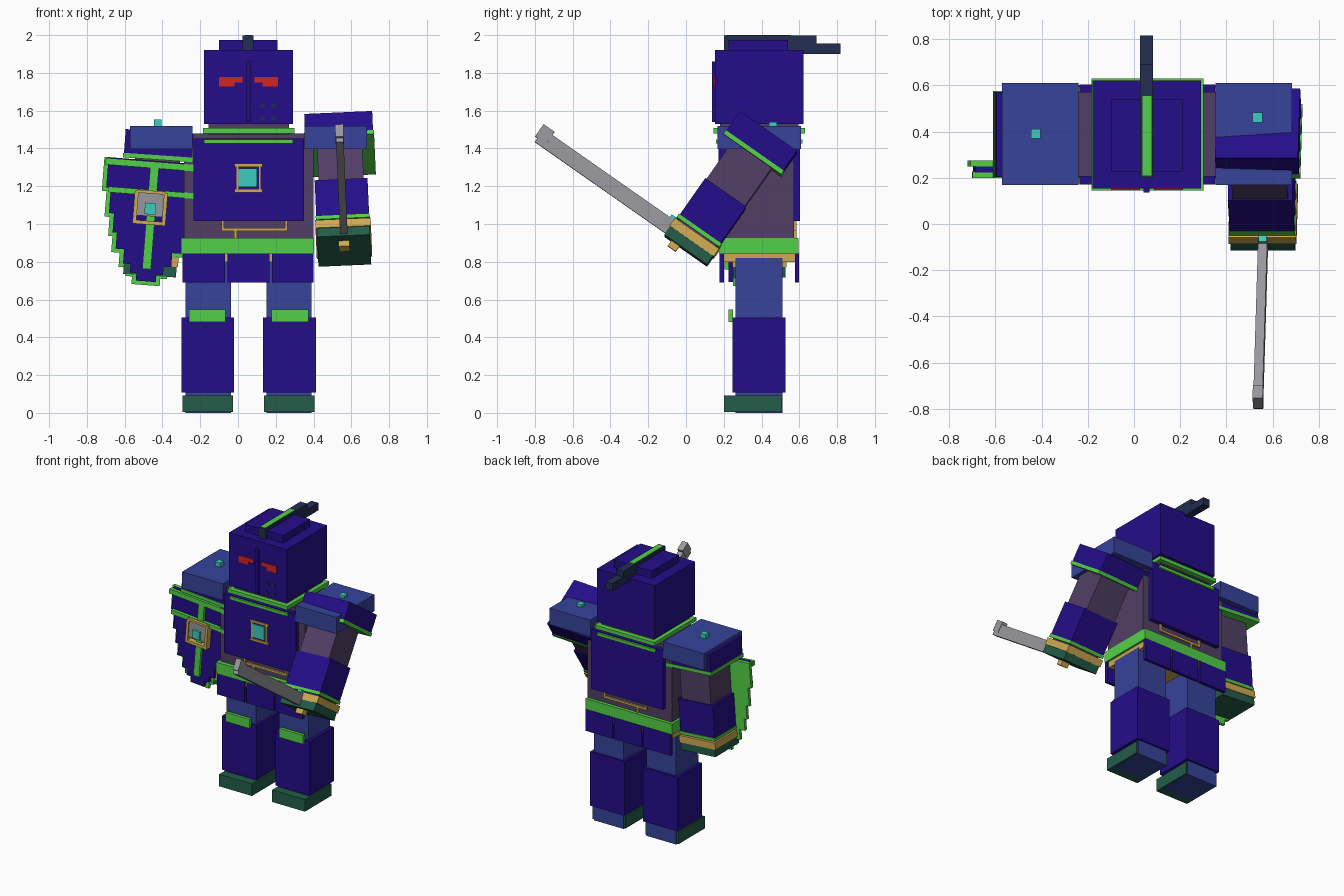
import bpy, bmesh, math
from mathutils import Matrix, Vector

if "Cube" in bpy.data.objects:
    bpy.data.objects.remove(bpy.data.objects["Cube"], do_unlink=True)


def make_material(name, rgb):
    lin = [(c / 255 / 12.92) if c / 255 <= 0.04045 else ((c / 255 + 0.055) / 1.055) ** 2.4 for c in rgb]
    m = bpy.data.materials.new(name)
    m.use_nodes = True
    m.diffuse_color = (*lin, 1)
    m.node_tree.nodes["Principled BSDF"].inputs["Base Color"].default_value = (*lin, 1)
    return m


NAVY = make_material("indigo_armour", (36, 13, 138))
BLUE = make_material("blue_cloth", (54, 67, 155))
GREEN = make_material("bright_green", (84, 208, 72))
DARK = make_material("dark_green", (35, 92, 74))
PURPLE = make_material("dusky_purple", (82, 63, 102))
GOLD = make_material("gold", (208, 170, 82))
GREY = make_material("steel_grey", (152, 152, 158))
CYAN = make_material("cyan_gem", (60, 205, 192))
RED = make_material("red_eyes", (212, 36, 36))
SLATE = make_material("slate_navy", (34, 46, 82))


def boxes(name, mat, bounds, matrix=None):
    """One object made of boxes, each (x0, x1, y0, y1, z0, z1)."""
    bm = bmesh.new()
    for x0, x1, y0, y1, z0, z1 in bounds:
        size = Matrix.Diagonal((x1 - x0, y1 - y0, z1 - z0, 1))
        mid = Matrix.Translation(((x0 + x1) / 2, (y0 + y1) / 2, (z0 + z1) / 2))
        bmesh.ops.create_cube(bm, size=1, matrix=mid @ size)
    if matrix:
        bm.transform(matrix)
    mesh = bpy.data.meshes.new(name)
    bm.to_mesh(mesh)
    bm.free()
    mesh.materials.append(mat)
    ob = bpy.data.objects.new(name, mesh)
    bpy.context.collection.objects.link(ob)
    return ob


CX = 0.056   # body centre line
CY = 0.388   # body depth centre


def both(b):
    """The box and its twin across the body centre line."""
    return [b, (2 * CX - b[1], 2 * CX - b[0], *b[2:])]


def front_back(b):
    """The box and its twin on the back of the body."""
    return [b, (b[0], b[1], 2 * CY - b[3], 2 * CY - b[2], b[4], b[5])]


# Head
boxes("head", NAVY, [(-0.18, 0.29, 0.153, 0.622, 1.53, 1.92)])
boxes("helmet_cap", NAVY, [(-0.10, 0.21, 0.225, 0.54, 1.915, 1.975)])
boxes("nose_guard", NAVY, [(0.042, 0.068, 0.137, 0.16, 1.54, 1.86)])
boxes("eyes", RED, both((-0.10, 0.025, 0.147, 0.156, 1.75, 1.777))
      + both((-0.10, -0.018, 0.147, 0.156, 1.727, 1.75)))
boxes("breath_holes", SLATE, [(x, x + 0.021, 0.149, 0.156, z, z + 0.021)
                              for x in (0.119, 0.177) for z in (1.548, 1.617)])
boxes("crest", SLATE, [(0.025, 0.083, 0.2, 0.69, 1.915, 1.997),
                       (0.026, 0.082, 0.55, 0.817, 1.90, 1.955)])
boxes("crest_stripe", GREEN, [(0.036, 0.075, 0.21, 0.555, 1.99, 2.0)])

# Torso
boxes("torso", PURPLE, [(-0.285, 0.40, 0.206, 0.572, 0.92, 1.48)])
boxes("neck", PURPLE, [(-0.155, 0.27, 0.18, 0.595, 1.47, 1.54)])
boxes("collar", GREEN, [(-0.185, 0.30, 0.145, 0.631, 1.48, 1.507)]
      + front_back((-0.18, 0.29, 0.158, 0.18, 1.425, 1.447)))
boxes("chest_plates", NAVY, front_back((-0.235, 0.35, 0.172, 0.212, 1.015, 1.452)))
boxes("chest_gem", CYAN, [(0.003, 0.10, 0.162, 0.175, 1.195, 1.293)])
boxes("chest_trim", GOLD, [(-0.018, 0.13, 0.163, 0.175, z, z + 0.016) for z in (1.168, 1.303)]
      + both((-0.008, 0.002, 0.165, 0.175, 1.17, 1.31)))
boxes("belly_trim", GOLD, front_back((-0.088, 0.262, 0.192, 0.21, 0.963, 0.978))
      + front_back((-0.088, -0.074, 0.192, 0.21, 0.963, 1.017))
      + front_back((0.248, 0.262, 0.192, 0.21, 0.963, 1.017))
      + front_back((-0.02, -0.006, 0.192, 0.21, 0.925, 0.97)))

# Belt and skirt
boxes("belt", GREEN, [(-0.303, 0.403, 0.175, 0.596, 0.845, 0.925)])
boxes("belt_lining", GOLD, [(-0.288, 0.388, 0.187, 0.588, 0.80, 0.85)])
panels = []
for x0, x1 in ((-0.295, -0.07), (-0.056, 0.168), (0.179, 0.40)):
    panels += front_back((x0, x1, 0.177, 0.2, 0.69, 0.848))
boxes("skirt_panels", NAVY, panels)

# Legs
boxes("legs", BLUE, both((-0.278, -0.038, 0.262, 0.512, 0.0, 0.82)))
boxes("shin_guards", NAVY, both((-0.30, -0.02, 0.245, 0.526, 0.107, 0.505)))
boxes("boots", DARK, both((-0.293, -0.026, 0.2, 0.507, 0.004, 0.093)))
boxes("knee_pads", GREEN, both((-0.26, -0.065, 0.226, 0.25, 0.48, 0.547)))

# Pauldrons with gems
boxes("pauldrons", BLUE, both((-0.572, -0.24, 0.168, 0.61, 1.398, 1.52)))
boxes("pauldron_gems", CYAN, [(-0.446, -0.404, 0.37, 0.412, 1.51, 1.552),
                              (0.514, 0.556, 0.44, 0.482, 1.505, 1.54)])


def arm(side, origin, swing, tilt):
    """Arm hanging down local -z from its top; returns its frame."""
    frame = (Matrix.Translation(origin) @ Matrix.Rotation(math.radians(tilt), 4, 'Y')
             @ Matrix.Rotation(math.radians(swing), 4, 'X'))
    parts = (("shoulder_guard", NAVY, 0.18, 0.184, 0.0, 0.126),
             ("shoulder_trim", GREEN, 0.185, 0.188, 0.126, 0.15),
             ("upper_arm", PURPLE, 0.12, 0.125, 0.15, 0.40),
             ("forearm_guard", NAVY, 0.14, 0.132, 0.395, 0.63),
             ("forearm_trim", GREEN, 0.143, 0.138, 0.63, 0.652),
             ("cuff_core", PURPLE, 0.12, 0.12, 0.65, 0.665),
             ("cuff", GOLD, 0.147, 0.143, 0.66, 0.71),
             ("hand", DARK, 0.14, 0.138, 0.71, 0.765))
    for name, mat, hx, hy, t0, t1 in parts:
        boxes(f"{side}_{name}", mat, [(-hx, hx, -hy, hy, -t1, -t0)], frame)
    return frame


arm("right", Vector((-0.415, 0.388, 1.49)), 0, 4)
left = arm("left", Vector((0.535, 0.437, 1.485)), -35, -2.5)

# Sword held forward in the left hand
boxes("sword_blade", GREY, [(-0.018, 0.022, -0.985, -0.12, -0.752, -0.668)], left)
boxes("sword_tip", GREY, [(-0.02, 0.024, -1.0, -0.93, -0.727, -0.648)], left)
boxes("sword_pommel", GOLD, [(-0.028, 0.03, -0.092, -0.04, -0.80, -0.76)], left)
boxes("sword_gem", CYAN, [(-0.015, 0.019, -0.17, -0.14, -0.672, -0.65)], left)

# Stepped shield in front of the right arm: (top z, bottom z, half width)
shield = Matrix.Translation((-0.45, 0, 1.18)) @ Matrix.Rotation(math.radians(4.5), 4, 'Y')
rows = [(0.155, -0.025, 0.27), (-0.025, -0.16, 0.245), (-0.16, -0.26, 0.218),
        (-0.26, -0.345, 0.195), (-0.345, -0.42, 0.15), (-0.42, -0.465, 0.11),
        (-0.465, -0.505, 0.075)]
boxes("shield_back", GREEN, [(-w, w, 0.25, 0.274, b, t) for t, b, w in rows], shield)
boxes("shield_face", NAVY, [(-w + 0.022, w - 0.022, 0.224, 0.252, b + 0.02, t + 0.02 * (i > 0))
                            for i, (t, b, w) in enumerate(rows)], shield)
boxes("shield_bars", GREEN, [(-0.262, 0.262, 0.2, 0.228, 0.115, 0.15),
                             (-0.235, 0.262, 0.2, 0.228, -0.03, 0.0),
                             (-0.024, 0.022, 0.204, 0.228, -0.42, 0.12)], shield)
boxes("shield_boss", GREY, [(-0.08, 0.065, 0.188, 0.228, -0.14, -0.005)], shield)
boxes("shield_boss_frame", GOLD, [(-0.095, -0.075, 0.18, 0.228, -0.185, -0.01),
                                  (0.06, 0.08, 0.18, 0.228, -0.185, -0.01),
                                  (-0.095, 0.08, 0.18, 0.228, -0.185, -0.165),
                                  (-0.08, 0.065, 0.18, 0.228, -0.02, -0.004)], shield)
boxes("shield_gem", CYAN, [(-0.036, 0.022, 0.172, 0.2, -0.13, -0.07)], shield)
